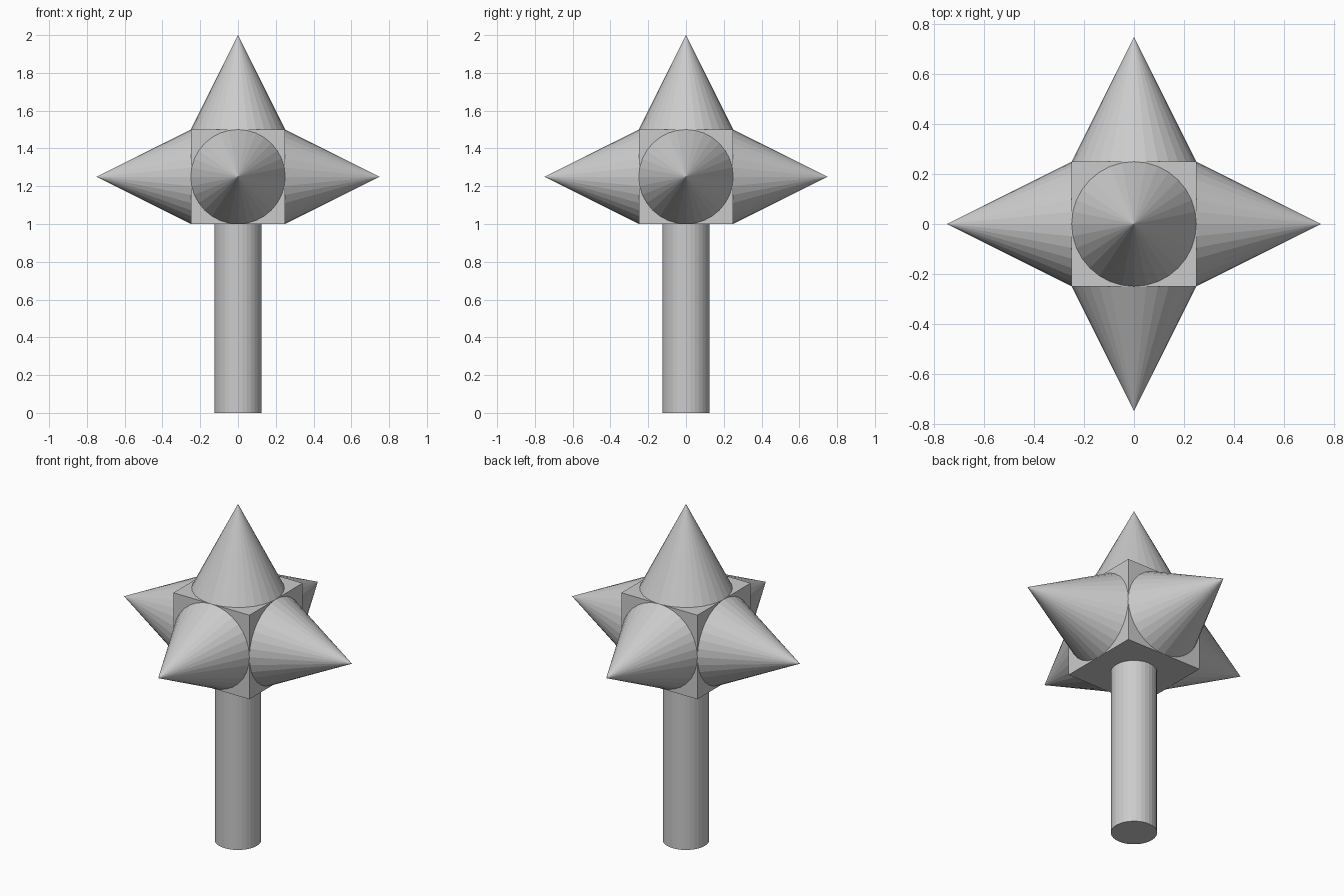
import bpy
from math import pi

cube = bpy.data.objects.get("Cube")
if cube:
    bpy.data.objects.remove(cube, do_unlink=True)

GREY = (0.6, 0.6, 0.6, 1.0)
grey = bpy.data.materials.new("plain grey")
grey.use_nodes = True
grey.diffuse_color = GREY
grey.node_tree.nodes["Principled BSDF"].inputs["Base Color"].default_value = GREY

SIDES = 32
HALF = 0.25      # half the width of the head block
SPIKE = 0.5      # length of each spike
HEAD_Z = 1.25    # height of the head's centre


def finish(name):
    obj = bpy.context.object
    obj.name = name
    obj.data.name = name
    obj.data.materials.append(grey)


def add_spike(name, direction, rotation):
    reach = HALF + SPIKE / 2
    x, y, z = (reach * d for d in direction)
    bpy.ops.mesh.primitive_cone_add(
        vertices=SIDES, radius1=HALF, radius2=0, depth=SPIKE,
        location=(x, y, HEAD_Z + z), rotation=rotation)
    finish(name)


# Handle
handle_length = HEAD_Z - HALF
bpy.ops.mesh.primitive_cylinder_add(
    vertices=SIDES, radius=HALF / 2, depth=handle_length,
    location=(0, 0, handle_length / 2))
finish("handle")

# Head block
bpy.ops.mesh.primitive_cube_add(size=2 * HALF, location=(0, 0, HEAD_Z))
finish("head_block")

# Spikes on the top and the four sides
add_spike("top_spike", (0, 0, 1), (0, 0, 0))
add_spike("left_spike", (1, 0, 0), (0, pi / 2, 0))
add_spike("right_spike", (-1, 0, 0), (0, -pi / 2, 0))
add_spike("front_spike", (0, -1, 0), (pi / 2, 0, 0))
add_spike("back_spike", (0, 1, 0), (-pi / 2, 0, 0))
